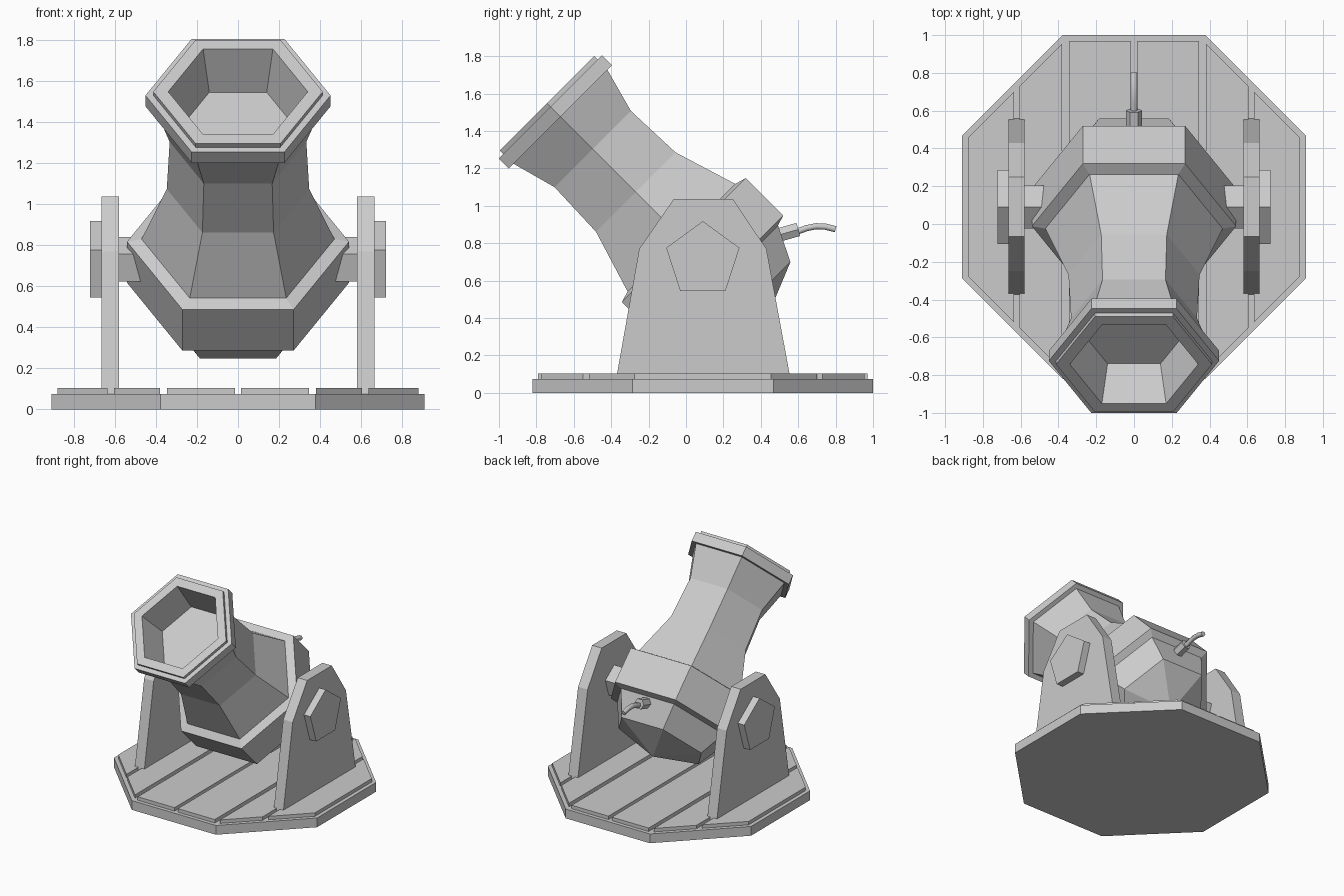
import bpy, bmesh, math
from mathutils import Vector

if "Cube" in bpy.data.objects:
    bpy.data.objects.remove(bpy.data.objects["Cube"])

PIVOT = Vector((0, 0.09, 0.715))
AXIS = Vector((0, -1, 1)).normalized()


def finish(name, bm):
    bmesh.ops.remove_doubles(bm, verts=bm.verts, dist=1e-5)
    bmesh.ops.recalc_face_normals(bm, faces=bm.faces)
    me = bpy.data.meshes.new(name)
    bm.to_mesh(me)
    bm.free()
    ob = bpy.data.objects.new(name, me)
    bpy.context.collection.objects.link(ob)
    return ob


def lathe(name, profile, origin, axis, sides=6, closed=False):
    """Revolve (radius, distance) points about an axis, corners starting at +x."""
    bm = bmesh.new()
    side, axis = Vector((1, 0, 0)), axis.normalized()
    up = axis.cross(side)
    rings = []
    for r, a in profile:
        if r == 0:
            rings.append([bm.verts.new(origin + axis * a)] * sides)
            continue
        angles = [math.tau * k / sides for k in range(sides)]
        rings.append([bm.verts.new(origin + axis * a + r * (math.cos(t) * side + math.sin(t) * up))
                      for t in angles])
    pairs = list(zip(rings, rings[1:]))
    if closed:
        pairs.append((rings[-1], rings[0]))
    for lo, hi in pairs:
        for k in range(sides):
            j = (k + 1) % sides
            bm.faces.new(list(dict.fromkeys((lo[k], lo[j], hi[j], hi[k]))))
    return finish(name, bm)


def prism(name, outline, lo, hi, axis):
    """Extrude a 2D outline along x (outline is y,z) or z (outline is x,y)."""
    bm = bmesh.new()
    to3d = (lambda p, h: (h, *p)) if axis == 'x' else (lambda p, h: (*p, h))
    face = bm.faces.new([bm.verts.new(to3d(p, lo)) for p in outline])
    new = bmesh.ops.extrude_face_region(bm, geom=[face])['geom']
    shift = Vector(to3d((0, 0), hi - lo))
    bmesh.ops.translate(bm, vec=shift, verts=[v for v in new if isinstance(v, bmesh.types.BMVert)])
    return finish(name, bm)


def mirror_x(ob):
    mod = ob.modifiers.new("mirror", 'MIRROR')
    mod.use_mirror_merge = False


def polygon(n, radius, cx, cy, start):
    return [(cx + radius * math.cos(start + math.tau * k / n),
             cy + radius * math.sin(start + math.tau * k / n)) for k in range(n)]


# octagonal base plate
prism("base_plate", polygon(8, 0.91 / math.cos(math.pi / 8), 0, 0.09, math.pi / 8), 0, 0.075, 'z')

# deck planks following the octagon, one half mirrored
for i, (x0, x1) in enumerate([(0.015, 0.345), (0.38, 0.605), (0.635, 0.88)]):
    h0, h1 = (min(0.88, 0.88 * math.sqrt(2) - x) for x in (x0, x1))
    outline = [(x0, 0.09 - h0), (x1, 0.09 - h1), (x1, 0.09 + h1), (x0, 0.09 + h0)]
    mirror_x(prism(f"deck_plank_{i + 1}", outline, 0.074, 0.103, 'z'))

# side brackets
bracket = [(-0.373, 0.078), (0.558, 0.078), (0.43, 0.77), (0.25, 1.037), (-0.065, 1.037), (-0.25, 0.77)]
mirror_x(prism("side_bracket", bracket, 0.58, 0.665, 'x'))

# pivot caps and axle stubs
up = math.pi / 2
mirror_x(prism("pivot_cap", polygon(5, 0.206, 0.09, 0.712, up), 0.655, 0.722, 'x'))
mirror_x(prism("axle_stub", polygon(5, 0.12, 0.09, 0.72, up), 0.40, 0.60, 'x'))

# barrel with pointed breech, raised band, flared neck and hollow bore
barrel = [(0, -0.473), (0.37, -0.342), (0.475, -0.157), (0.541, -0.139), (0.541, 0.144),
          (0.47, 0.162), (0.347, 0.507), (0.333, 0.832), (0.411, 1.08), (0.413, 1.178),
          (0.34, 1.178), (0.28, 0.931), (0, 0.931)]
lathe("barrel", barrel, PIVOT, AXIS)

# muzzle band
lathe("muzzle_band", [(0.40, 1.077), (0.451, 1.077), (0.451, 1.152), (0.40, 1.152)],
      PIVOT, AXIS, closed=True)

# fuse socket
lathe("fuse_socket", [(0, 0), (0.042, 0), (0.042, 0.14), (0, 0.14)],
      Vector((0, 0.466, 0.836)), Vector((0, 0.96, 0.27)))

# curved fuse
curve = bpy.data.curves.new("fuse", 'CURVE')
curve.dimensions = '3D'
curve.bevel_depth = 0.019
curve.bevel_resolution = 1
curve.use_fill_caps = True
spline = curve.splines.new('POLY')
path = [(0.585, 0.859), (0.645, 0.881), (0.695, 0.891), (0.745, 0.889), (0.8, 0.875)]
spline.points.add(len(path) - 1)
for p, (y, z) in zip(spline.points, path):
    p.co = (0, y, z, 1)
bpy.context.collection.objects.link(bpy.data.objects.new("fuse", curve))
